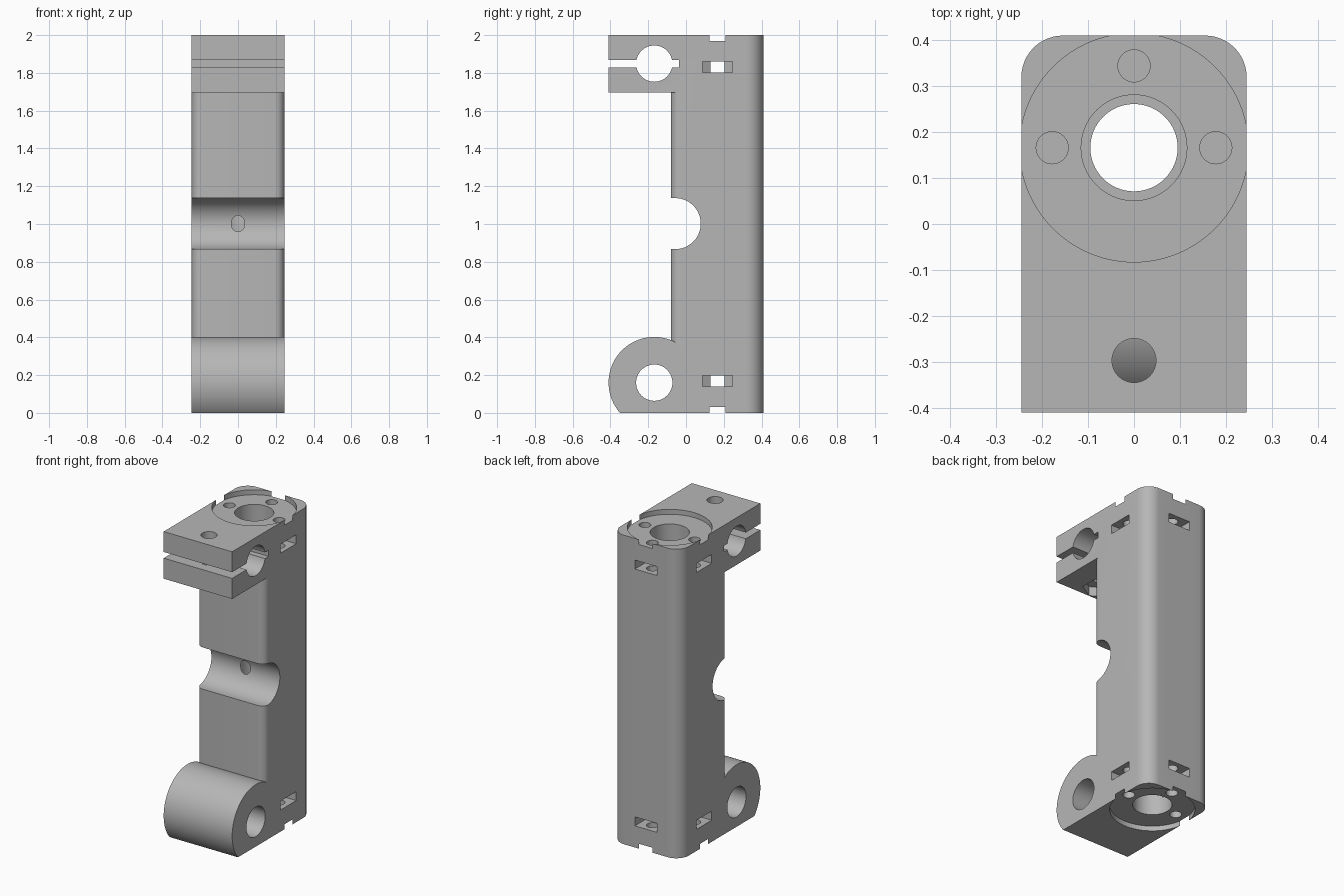
import bpy, bmesh
from math import sin, cos, pi, radians
from mathutils import Vector

cube = bpy.data.objects.get("Cube")
if cube:
    bpy.data.objects.remove(cube, do_unlink=True)

grey = bpy.data.materials.new("plain_grey")
grey.use_nodes = True
grey.diffuse_color = (0.47, 0.47, 0.47, 1)
grey.node_tree.nodes["Principled BSDF"].inputs["Base Color"].default_value = grey.diffuse_color

HALF = 0.245          # half width of every part
BORE_Y = 0.166        # vertical bore axis
CLAMP_Y = -0.168      # cross rod axis


def arc(cx, cy, r, start, end, n):
    return [(cx + r * cos(start + (end - start) * i / n),
             cy + r * sin(start + (end - start) * i / n)) for i in range(n + 1)]


def circle(cx, cy, r, n=64, phase=0.0):
    return arc(cx, cy, r, phase, phase + 2 * pi, n)[:-1]


def rect(x0, y0, x1, y1):
    return [(x0, y0), (x1, y0), (x1, y1), (x0, y1)]


def prism(name, points, axis, lo, hi):
    """Extrude an outline along x (outline in y, z) or z (outline in x, y)."""
    place = (lambda a, b: (lo, a, b)) if axis == "x" else (lambda a, b: (a, b, lo))
    depth = Vector((hi - lo, 0, 0)) if axis == "x" else Vector((0, 0, hi - lo))
    bm = bmesh.new()
    face = bm.faces.new([bm.verts.new(place(a, b)) for a, b in points])
    out = bmesh.ops.extrude_face_region(bm, geom=[face])
    bmesh.ops.translate(bm, vec=depth,
                        verts=[g for g in out["geom"] if isinstance(g, bmesh.types.BMVert)])
    bmesh.ops.recalc_face_normals(bm, faces=bm.faces)
    mesh = bpy.data.meshes.new(name)
    bm.to_mesh(mesh)
    bm.free()
    mesh.materials.append(grey)
    obj = bpy.data.objects.new(name, mesh)
    bpy.context.collection.objects.link(obj)
    return obj


def combine(target, tool, operation="DIFFERENCE"):
    bpy.context.view_layer.objects.active = target
    mod = target.modifiers.new(tool.name, "BOOLEAN")
    mod.operation, mod.solver, mod.object = operation, "EXACT", tool
    bpy.ops.object.modifier_apply(modifier=mod.name)
    bpy.data.objects.remove(tool, do_unlink=True)


# Upright column: wide rounding at the back, small rounding at the front
back, front, rb, rf = 0.41, -0.08, 0.09, 0.05
outline = (arc(HALF - rb, back - rb, rb, 0, pi / 2, 12)
           + arc(-HALF + rb, back - rb, rb, pi / 2, pi, 12)
           + arc(-HALF + rf, front + rf, rf, pi, 1.5 * pi, 8)
           + arc(HALF - rf, front + rf, rf, 1.5 * pi, 2 * pi, 8))
body = prism("bearing_carriage", outline, "z", 0, 2)

# Upper clamp arm and lower round lug with a flat foot
combine(body, prism("clamp_arm", rect(-0.41, 1.695, -0.03, 2), "x", -HALF, HALF), "UNION")
lug = prism("rod_lug", circle(CLAMP_Y, 0.16, 0.242, 96), "x", -HALF, HALF)
combine(lug, prism("foot_cut", rect(-1, -1, 1, 0), "x", -1, 1))
combine(body, lug, "UNION")

# Cross rod holes, clamp slit and middle half-round notch
for z in (0.16, 1.849):
    combine(body, prism("rod_hole", circle(CLAMP_Y, z, 0.096), "x", -1, 1))
combine(body, prism("clamp_slit", rect(-0.6, 1.828, -0.037, 1.868), "x", -1, 1))
notch = arc(-0.057, 1.002, 0.135, -pi / 2, pi / 2, 40) + [(-0.3, 1.137), (-0.3, 0.867)]
combine(body, prism("middle_notch", notch, "x", -1, 1))

# Clamp bolt hole with a hexagonal nut pocket underneath
combine(body, prism("clamp_bolt_hole", circle(0, -0.297, 0.048, 32), "z", 1.6, 2.1))
combine(body, prism("clamp_nut_pocket", circle(0, -0.297, 0.11, 6, pi / 6), "z", 1.6, 1.755))

# Vertical bore
combine(body, prism("bore", circle(0, BORE_Y, 0.095), "z", -0.1, 2.1))

# Both ends: flange recess, bearing pocket, three bolts with side nut slots
for top in (True, False):
    def span(a, b):
        return (2 - b, 2 - a) if top else (a, b)

    combine(body, prism("flange_recess", circle(0, BORE_Y, 0.2487, 96), "z", *span(-0.1, 0.032)))
    combine(body, prism("bearing_pocket", circle(0, BORE_Y, 0.115), "z", *span(-0.1, 0.33)))
    for angle in (0, pi / 2, pi):
        c, s = cos(angle), sin(angle)
        bx, by = 0.178 * c, BORE_Y + 0.178 * s
        combine(body, prism("bolt_hole", circle(bx, by, 0.035, 32), "z", *span(-0.1, 0.28)))
        shape = [(-0.091, 0), (-0.0455, -0.079), (0.2, -0.079), (0.2, 0.079), (-0.0455, 0.079)]
        slot = [(bx + u * c - v * s, by + u * s + v * c) for u, v in shape]
        combine(body, prism("nut_slot", slot, "z", *span(0.14, 0.198)))

# Smooth curved walls, crisp edges
bpy.ops.object.select_all(action="DESELECT")
body.select_set(True)
bpy.context.view_layer.objects.active = body
bpy.ops.object.shade_smooth_by_angle(angle=radians(30))
